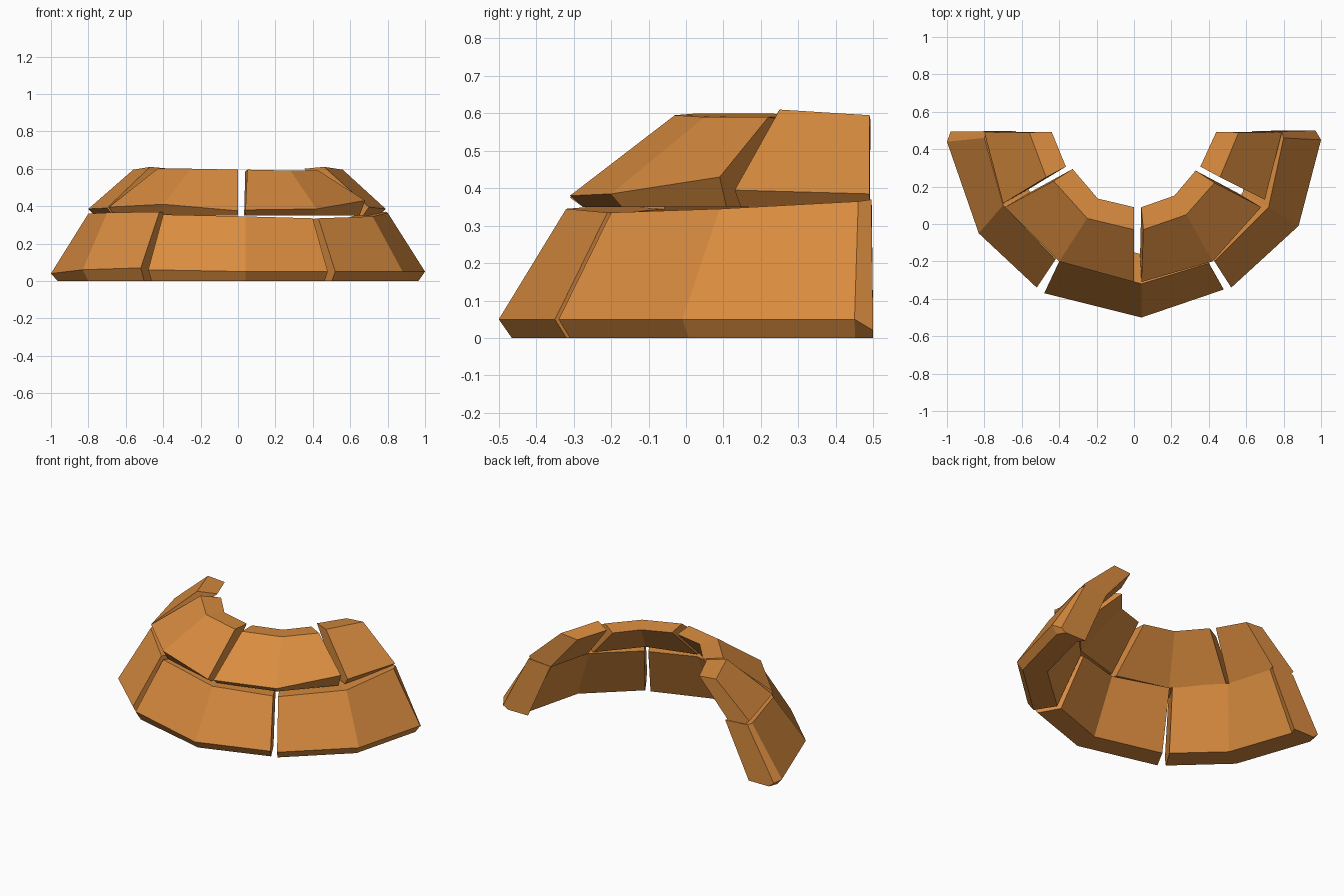
import bpy
import bmesh
from mathutils import Vector

default_cube = bpy.data.objects.get("Cube")
if default_cube:
    bpy.data.objects.remove(default_cube, do_unlink=True)

# One flat clay colour for every brick
clay = bpy.data.materials.new("orange_clay")
clay.use_nodes = True
clay_colour = (0.69, 0.26, 0.05, 1)
clay.diffuse_color = clay_colour
clay.node_tree.nodes["Principled BSDF"].inputs["Base Color"].default_value = clay_colour

RING_CENTRE = Vector((0, 0.5, 0))


def moved_inward(point, distance, z):
    """Shift a point horizontally toward the ring centre and set its height."""
    direction = RING_CENTRE - point
    direction.z = 0
    result = point + direction.normalized() * distance
    result.z = z
    return result


def brick(name, base_z, low_thickness, top_thickness, stations):
    """Loft a curved brick; each station is an outer lower and an outer upper corner."""
    bm = bmesh.new()
    rings = []
    for low, top in stations:
        low, top = Vector(low), Vector(top)
        section = [
            low,
            moved_inward(low, 0.035, base_z),
            moved_inward(low, low_thickness, base_z),
            moved_inward(top, top_thickness, top.z - 0.01),
            top,
        ]
        rings.append([bm.verts.new(point) for point in section])
    for first, second in zip(rings, rings[1:]):
        for i in range(len(first)):
            j = (i + 1) % len(first)
            bm.faces.new((first[i], first[j], second[j], second[i]))
    bm.faces.new(rings[0])
    bm.faces.new(reversed(rings[-1]))
    bmesh.ops.recalc_face_normals(bm, faces=bm.faces)
    mesh = bpy.data.meshes.new(name)
    bm.to_mesh(mesh)
    bm.free()
    mesh.materials.append(clay)
    obj = bpy.data.objects.new(name, mesh)
    bpy.context.collection.objects.link(obj)
    return obj


# Lower course: three long bricks, the outer two with chamfered back ends
lower_course = {
    "lower_right_brick": [
        ((-0.98, 0.495, 0.03), (-0.79, 0.495, 0.36)),
        ((-1, 0.44, 0.04), (-0.8, 0.46, 0.36)),
        ((-0.83, -0.05, 0.06), (-0.7, 0.1, 0.365)),
        ((-0.52, -0.34, 0.07), (-0.42, -0.19, 0.37)),
    ],
    "lower_front_brick": [
        ((-0.48, -0.37, 0.06), (-0.4, -0.2, 0.355)),
        ((0.04, -0.5, 0.05), (0.04, -0.32, 0.345)),
        ((0.48, -0.35, 0.05), (0.4, -0.21, 0.335)),
    ],
    "lower_left_brick": [
        ((0.52, -0.34, 0.05), (0.43, -0.2, 0.335)),
        ((0.88, -0.01, 0.05), (0.72, 0.09, 0.345)),
        ((1, 0.45, 0.05), (0.8, 0.46, 0.365)),
        ((0.97, 0.5, 0.02), (0.79, 0.495, 0.37)),
    ],
}
for name, stations in lower_course.items():
    brick(name, 0.0, 0.18, 0.16, stations)

# Upper course: two bent front bricks and a short brick on each arm
upper_course = {
    "upper_right_arm_brick": [
        ((-0.8, 0.49, 0.385), (-0.56, 0.49, 0.595)),
        ((-0.7, 0.11, 0.39), (-0.47, 0.25, 0.61)),
    ],
    "upper_right_front_brick": [
        ((-0.69, 0.09, 0.395), (-0.43, 0.23, 0.6)),
        ((-0.4, -0.2, 0.41), (-0.25, 0.03, 0.6)),
        ((0, -0.31, 0.375), (0, -0.03, 0.595)),
    ],
    "upper_left_front_brick": [
        ((0.04, -0.31, 0.38), (0.05, -0.03, 0.595)),
        ((0.42, -0.2, 0.385), (0.28, 0.05, 0.59)),
        ((0.68, 0.09, 0.43), (0.43, 0.22, 0.59)),
    ],
    "upper_left_arm_brick": [
        ((0.7, 0.13, 0.395), (0.46, 0.25, 0.61)),
        ((0.79, 0.49, 0.385), (0.56, 0.49, 0.595)),
    ],
}
for name, stations in upper_course.items():
    brick(name, 0.35, 0.15, 0.12, stations)
